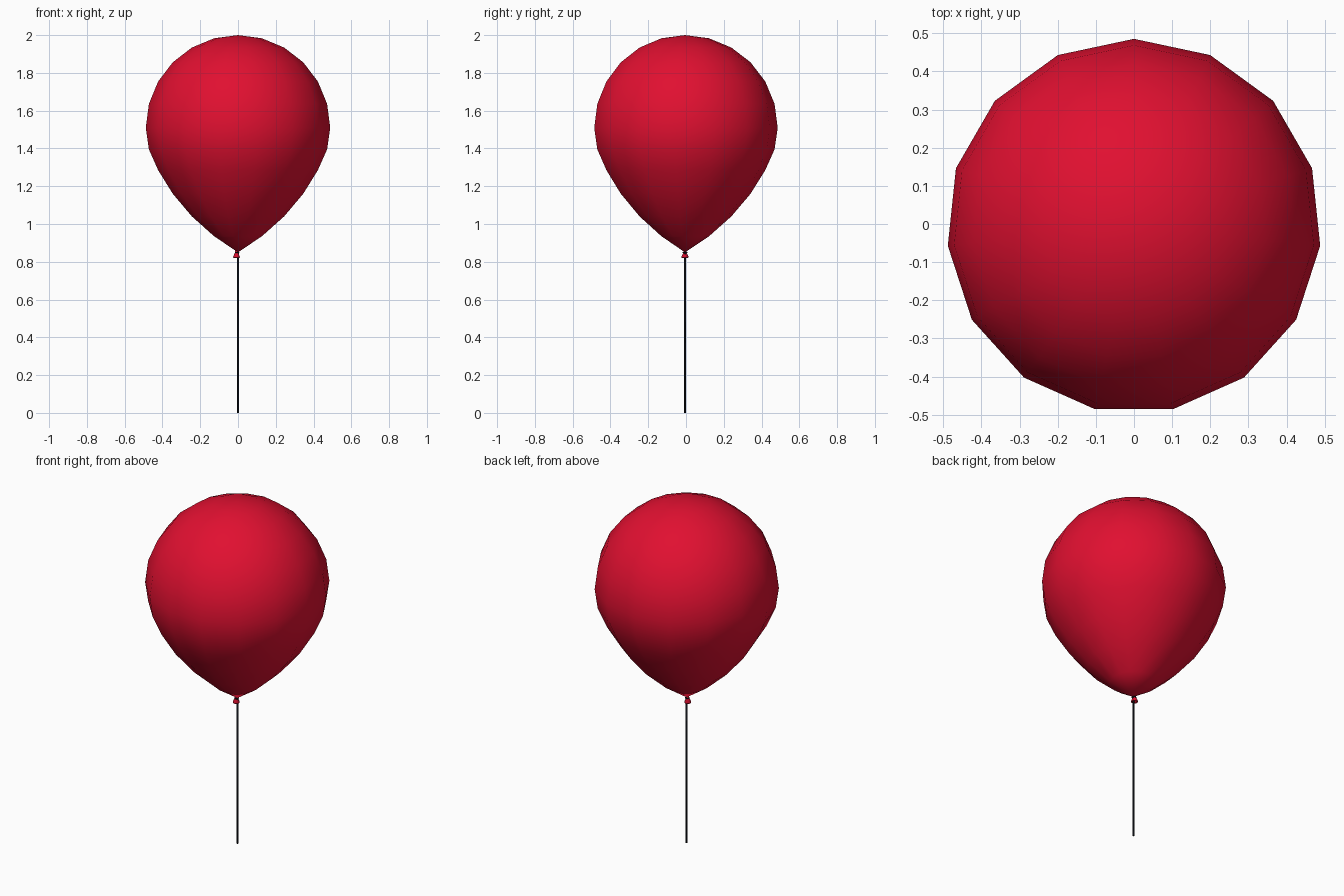
import bpy, bmesh, math
from mathutils import Matrix, Vector

cube = bpy.data.objects.get("Cube")
if cube:
    bpy.data.objects.remove(cube, do_unlink=True)

SIDES = 15
AXIS_Y = -0.0055


def material(name, colour, roughness):
    mat = bpy.data.materials.new(name)
    mat.use_nodes = True
    mat.diffuse_color = colour
    bsdf = mat.node_tree.nodes["Principled BSDF"]
    bsdf.inputs["Base Color"].default_value = colour
    bsdf.inputs["Roughness"].default_value = roughness
    return mat


def lathe(name, profile, sides, mat, centre=(0, 0)):
    """Revolve (radius, height) points; a zero radius becomes a pole."""
    bm = bmesh.new()
    rings = []
    for r, z in profile:
        count = sides if r > 0 else 1
        angles = [math.pi / 2 + math.tau * i / sides for i in range(count)]
        rings.append([bm.verts.new((r * math.cos(a), r * math.sin(a), z)) for a in angles])
    for low, high in zip(rings, rings[1:]):
        for i in range(sides):
            j = (i + 1) % sides
            corners = [low[i % len(low)], low[j % len(low)],
                       high[j % len(high)], high[i % len(high)]]
            bm.faces.new(list(dict.fromkeys(corners)))
    bmesh.ops.recalc_face_normals(bm, faces=bm.faces)
    for face in bm.faces:
        face.smooth = True
    mesh = bpy.data.meshes.new(name)
    bm.to_mesh(mesh)
    bm.free()
    mesh.materials.append(mat)
    obj = bpy.data.objects.new(name, mesh)
    obj.location = (centre[0], centre[1], 0)
    bpy.context.collection.objects.link(obj)
    return obj


red = material("balloon red", (0.75, 0.005, 0.03, 1), 0.4)
black = material("string black", (0.004, 0.005, 0.008, 1), 0.7)

# Balloon: hemisphere on top, stretched teardrop below
radius, middle = 0.491, 1.509
lower_heights = [0.85, 0.935, 1.04, 1.16, 1.285, 1.395]
profile = []
for step in range(13):
    lat = math.radians(15 * step - 90)
    r = radius * math.cos(lat) if 0 < step < 12 else 0
    z = lower_heights[step] if step < 6 else middle + radius * math.sin(lat)
    profile.append((r, z))
lathe("balloon", profile, SIDES, red, (0, AXIS_Y))

# Flared knot under the balloon, slightly off the axis
lathe("knot", [(0.007, 0.862), (0.008, 0.85), (0.019, 0.826), (0.017, 0.821),
               (0.008, 0.832), (0, 0.838)], 10, red, (-0.008, AXIS_Y))

# String wound around the neck of the knot
wrap = [(0.009 + 0.004 * math.cos(math.tau * i / 6),
         0.849 + 0.004 * math.sin(math.tau * i / 6)) for i in range(7)]
lathe("string_wrap", wrap, 10, black, (-0.005, AXIS_Y))

# Hanging string
lathe("string", [(0, 0), (0.0055, 0), (0.0055, 0.852), (0, 0.852)], 8, black, (0, AXIS_Y))
bpy.context.view_layer.update()
